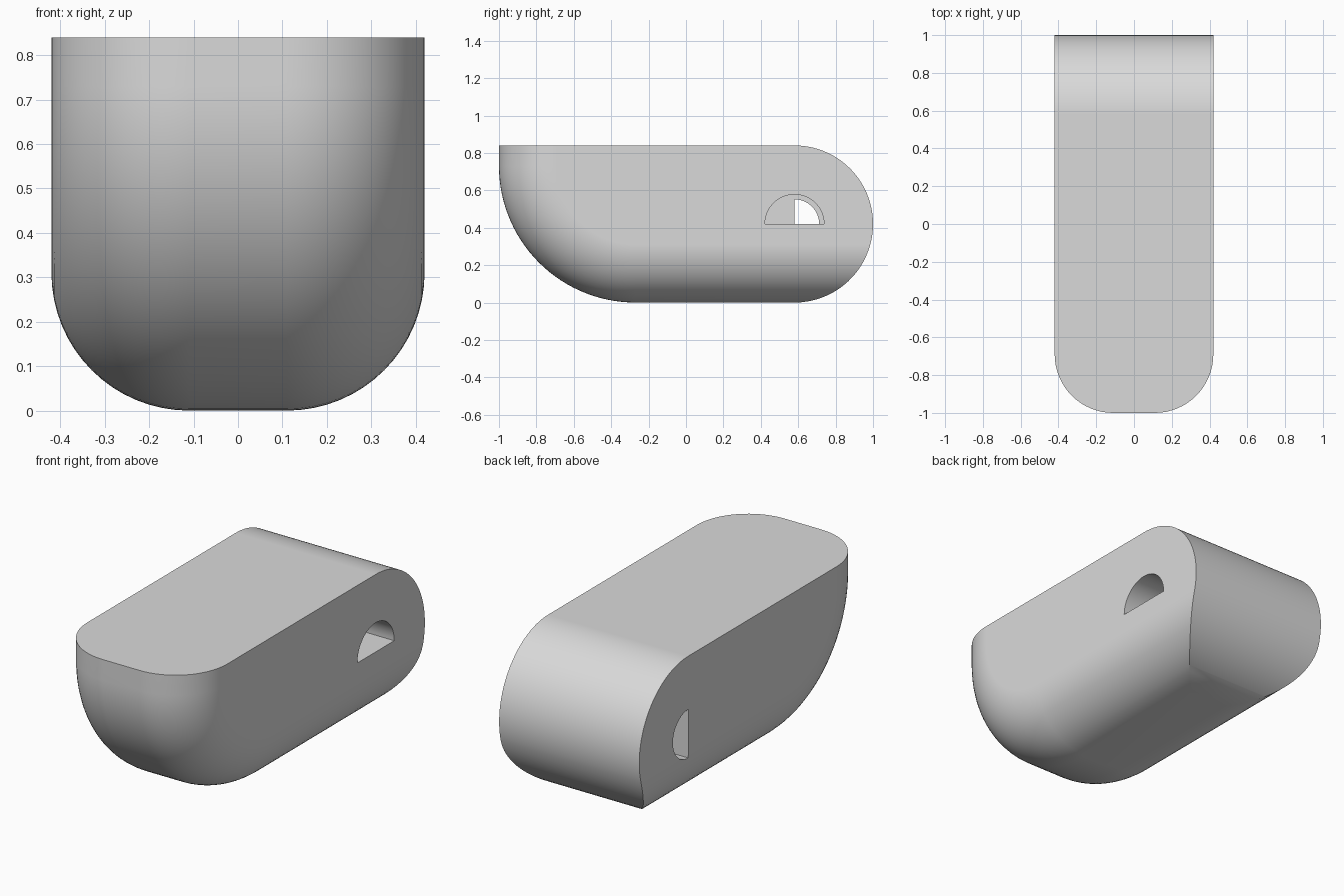
import bpy
import bmesh
import math

cube = bpy.data.objects.get("Cube")
if cube:
    bpy.data.objects.remove(cube, do_unlink=True)

HALF = 0.42          # half width, and radius of the rounded back
TOP = 0.84           # height
SWEEP = 0.73         # radius of the front sweep
FILLET = 0.31        # rounding along the front and bottom edges
BACK_Y = 0.58        # axis of the rounded back

grey = bpy.data.materials.new("light grey")
grey.use_nodes = True
grey.diffuse_color = (0.7, 0.7, 0.7, 1)
grey.node_tree.nodes["Principled BSDF"].inputs["Base Color"].default_value = (0.7, 0.7, 0.7, 1)


def make_object(name, bm):
    bmesh.ops.recalc_face_normals(bm, faces=bm.faces[:])
    mesh = bpy.data.meshes.new(name)
    bm.to_mesh(mesh)
    bm.free()
    obj = bpy.data.objects.new(name, mesh)
    bpy.context.collection.objects.link(obj)
    mesh.materials.append(grey)
    return obj


def back_y(z):
    return BACK_Y + math.sqrt(max(0, HALF ** 2 - (z - HALF) ** 2))


def build_body():
    bm = bmesh.new()
    # Cross-section as (x, depth inside the outer surface), right side then left
    n = 16
    half = [(HALF - FILLET + FILLET * math.cos(a), FILLET * (1 - math.sin(a)))
            for a in (math.pi / 2 * i / n for i in range(n + 1))]
    section = [(-x, d) for x, d in half] + half[::-1]

    # Sweep the section down the upright front, around the curve, along the bottom
    rows = [[bm.verts.new((x, d - 1, TOP)) for x, d in section]]
    steps = 30
    for i in range(steps + 1):
        t = math.pi / 2 * i / steps
        rows.append([bm.verts.new((x, SWEEP - 1 - (SWEEP - d) * math.cos(t),
                                   SWEEP - (SWEEP - d) * math.sin(t))) for x, d in section])
    rows.append([bm.verts.new((x, back_y(d), d)) for x, d in section])
    for a, b in zip(rows, rows[1:]):
        for j in range(len(section) - 1):
            bm.faces.new((a[j], a[j + 1], b[j + 1], b[j]))

    # Rounded back: pairs of points from the bottom up to the top
    last = rows[-1]
    pairs = [(last[n - j], last[n + 1 + j]) for j in range(n + 1)]
    start = math.asin((FILLET - HALF) / HALF)
    for i in range(1, 31):
        t = start + (math.pi / 2 - start) * i / 30
        y, z = BACK_Y + HALF * math.cos(t), HALF + HALF * math.sin(t)
        pairs.append((bm.verts.new((-HALF, y, z)), bm.verts.new((HALF, y, z))))
    for (a, b), (c, d) in zip(pairs, pairs[1:]):
        bm.faces.new((a, b, d, c))

    # Flat sides and top
    for side, col in ((0, 0), (1, -1)):
        bm.faces.new([r[col] for r in rows] + [p[side] for p in pairs[n + 1:]])
    bm.faces.new(rows[0] + [pairs[-1][1], pairs[-1][0]])
    return make_object("body", bm)


def half_round_cutter(name, radius, turn, x0, x1):
    """Half-cylinder along x; turn is the angle where its arc begins."""
    bm = bmesh.new()
    arc = [turn + math.pi * i / 32 for i in range(33)]
    face = bm.faces.new([bm.verts.new((x0, BACK_Y + radius * math.cos(a),
                                       HALF + radius * math.sin(a))) for a in arc])
    new = bmesh.ops.extrude_face_region(bm, geom=[face])["geom"]
    bmesh.ops.translate(bm, vec=(x1 - x0, 0, 0),
                        verts=[v for v in new if isinstance(v, bmesh.types.BMVert)])
    cutter = make_object(name, bm)
    cutter.hide_render = True
    return cutter


body = build_body()
bpy.ops.object.select_all(action='DESELECT')
bpy.context.view_layer.objects.active = body
body.select_set(True)

# Two half-round pockets, a quarter turn apart, that meet in the middle
cutters = [half_round_cutter("upright_pocket", 0.158, 0, 0, 0.6),
           half_round_cutter("sideways_pocket", 0.132, -math.pi / 2, -0.6, 0.001)]
for cutter in cutters:
    mod = body.modifiers.new(cutter.name, 'BOOLEAN')
    mod.operation = 'DIFFERENCE'
    mod.solver = 'EXACT'
    mod.object = cutter
    bpy.ops.object.modifier_apply(modifier=mod.name)
for cutter in cutters:
    bpy.data.objects.remove(cutter, do_unlink=True)

# Smooth curves, crisp rims, flat large faces
bpy.ops.object.shade_smooth_by_angle(angle=math.radians(30))
weighted = body.modifiers.new("weighted_normals", 'WEIGHTED_NORMAL')
weighted.keep_sharp = True
